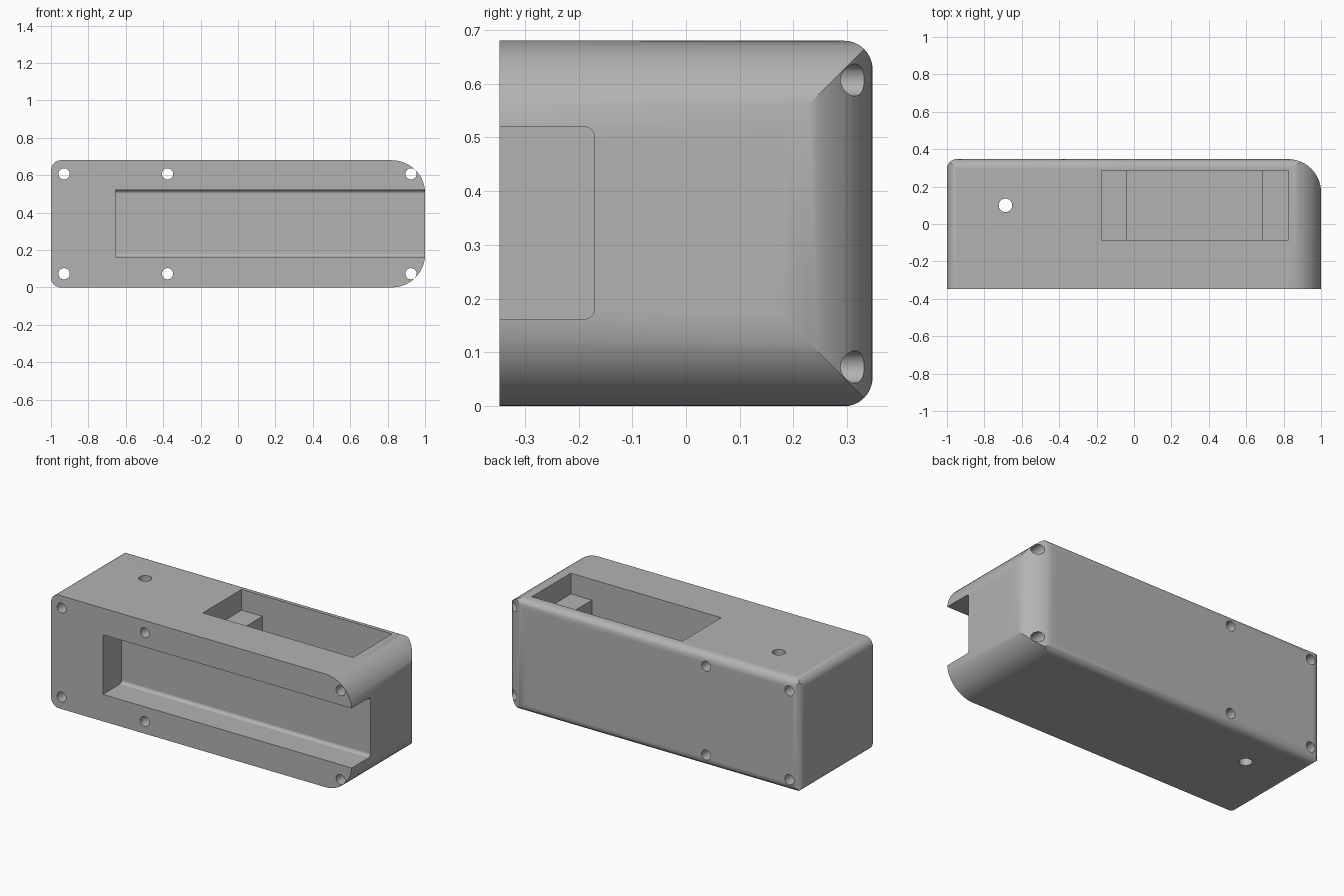
import bpy, bmesh, math
from mathutils import Vector

if "Cube" in bpy.data.objects:
    bpy.data.objects.remove(bpy.data.objects["Cube"])

W, D, H = 1.0, 0.347, 0.68          # half width, half depth, height
SMALL, LARGE = 0.053, 0.177         # fillet radii


def rounded_rect(u0, v0, u1, v1, radii, seg=14):
    """Outline, corners in order: (u0,v0), (u1,v0), (u1,v1), (u0,v1)."""
    corners = [(u0, v0, 1, 1), (u1, v0, -1, 1), (u1, v1, -1, -1), (u0, v1, 1, -1)]
    pts = []
    for i, ((u, v, su, sv), r) in enumerate(zip(corners, radii)):
        if r == 0:
            pts.append((u, v))
            continue
        for k in range(seg + 1):
            a = math.pi * (1 + i / 2) + math.pi / 2 * k / seg
            pts.append((u + su * r + r * math.cos(a), v + sv * r + r * math.sin(a)))
    return pts


def circle(u, v, r, n=32):
    return [(u + r * math.cos(math.tau * k / n), v + r * math.sin(math.tau * k / n))
            for k in range(n)]


def prism(name, pts, axis, lo, hi):
    """Extrude a 2D outline along the given axis."""
    place = {'x': lambda u, v: (lo, u, v),
             'y': lambda u, v: (u, lo, v),
             'z': lambda u, v: (u, v, lo)}[axis]
    bm = bmesh.new()
    face = bm.faces.new([bm.verts.new(place(u, v)) for u, v in pts])
    new = bmesh.ops.extrude_face_region(bm, geom=[face])['geom']
    step = Vector([hi - lo if a == axis else 0 for a in 'xyz'])
    bmesh.ops.translate(bm, vec=step, verts=[g for g in new if isinstance(g, bmesh.types.BMVert)])
    bmesh.ops.recalc_face_normals(bm, faces=bm.faces)
    mesh = bpy.data.meshes.new(name)
    bm.to_mesh(mesh)
    bm.free()
    obj = bpy.data.objects.new(name, mesh)
    bpy.context.collection.objects.link(obj)
    return obj


def combine(target, tool, operation):
    """Apply a boolean and remove the tool."""
    mod = target.modifiers.new('cut', 'BOOLEAN')
    mod.operation, mod.solver, mod.object = operation, 'EXACT', tool
    bpy.context.view_layer.objects.active = target
    bpy.ops.object.modifier_apply(modifier=mod.name)
    bpy.data.objects.remove(tool, do_unlink=True)


# Body: front, plan and side outlines intersected, giving mitred fillets
body = prism('enclosure_body',
             rounded_rect(-W, 0, W, H, (SMALL, LARGE, LARGE, SMALL)), 'y', -D, D)
plan = rounded_rect(-W, -D, W, D, (0, 0, LARGE, SMALL))
plan[0], plan[1] = (-W - 0.1, -D - 0.1), (W + 0.1, -D - 0.1)
plan[0], plan[1] = (-W, -D - 0.1), (W, -D - 0.1)
combine(body, prism('plan_cutter', plan, 'z', -0.1, H + 0.1), 'INTERSECT')
side = rounded_rect(-D - 0.1, 0, D, H, (0, SMALL, SMALL, 0))
combine(body, prism('side_cutter', side, 'x', -W - 0.1, W + 0.1), 'INTERSECT')

# Front channel, open at the right end, with rounded inner edges
channel = rounded_rect(-D - 0.1, 0.162, -0.17, 0.52, (0, 0.02, 0.02, 0), 6)
combine(body, prism('channel_cutter', channel, 'x', -0.655, W + 0.1), 'DIFFERENCE')

# Stepped top pocket: shallow ledges at the ends, deep well between
for x0, x1, floor in ((-0.175, 0.825, H - 0.125), (-0.037, 0.685, 0.06)):
    pocket = rounded_rect(x0, -0.085, x1, 0.285, (0, 0, 0, 0))
    combine(body, prism('pocket_cutter', pocket, 'z', floor, H + 0.1), 'DIFFERENCE')

# Screw holes from front to back
for x in (-0.93, -0.377, 0.925):
    for z in (0.073, 0.607):
        combine(body, prism('screw_cutter', circle(x, z, 0.03), 'y', -D - 0.1, D + 0.1),
                'DIFFERENCE')

# Cable hole from top to bottom
combine(body, prism('cable_cutter', circle(-0.687, 0.1, 0.036), 'z', -0.1, H + 0.1), 'DIFFERENCE')

# Finish
grey = bpy.data.materials.new('grey plastic')
grey.diffuse_color = (0.45, 0.45, 0.45, 1)
grey.use_nodes = True
grey.node_tree.nodes["Principled BSDF"].inputs["Base Color"].default_value = grey.diffuse_color
body.data.materials.clear()
body.data.materials.append(grey)
bpy.ops.object.select_all(action='DESELECT')
body.select_set(True)
bpy.context.view_layer.objects.active = body
bpy.ops.object.shade_smooth_by_angle(angle=math.radians(30))
weighted = body.modifiers.new('weighted_normals', 'WEIGHTED_NORMAL')
weighted.keep_sharp = True
